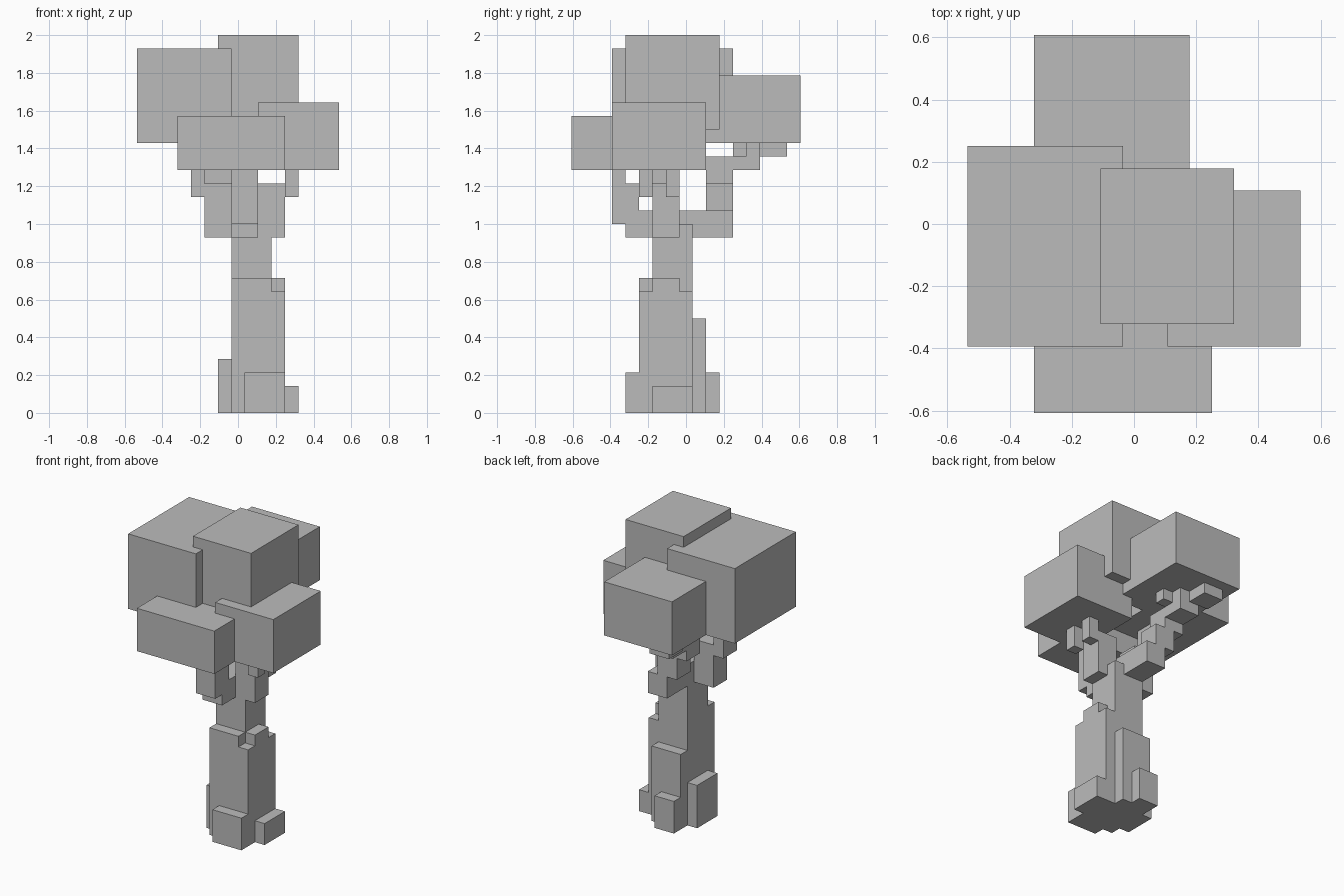
import bpy, bmesh
from mathutils import Vector

cube = bpy.data.objects.get("Cube")
if cube:
    bpy.data.objects.remove(cube, do_unlink=True)

U = 1 / 14      # edge of one voxel
H = 0.5         # voxel grid is shifted by half a cell in x and y

grey = bpy.data.materials.new("plain_grey")
grey.use_nodes = True
grey.diffuse_color = (0.5, 0.5, 0.5, 1)
grey.node_tree.nodes["Principled BSDF"].inputs["Base Color"].default_value = (0.5, 0.5, 0.5, 1)


def blocks(name, *boxes):
    """One object from boxes, each given as a low cell and a size in cells."""
    bm = bmesh.new()
    for low, size in boxes:
        low, size = Vector(low), Vector(size)
        mid = low + size / 2 - Vector((H, H, 0))
        made = bmesh.ops.create_cube(bm, size=1)["verts"]
        for v in made:
            v.co = Vector(c * s + m for c, s, m in zip(v.co, size, mid)) * U
    mesh = bpy.data.meshes.new(name)
    bm.to_mesh(mesh)
    bm.free()
    mesh.materials.append(grey)
    bpy.context.collection.objects.link(bpy.data.objects.new(name, mesh))


# Trunk with its thicker lower bark
blocks("trunk", ((0, -2, 0), (3, 3, 14)))
blocks("front_bark", ((0, -3, 0), (3, 1, 10)))
blocks("left_bark", ((3, -3, 0), (1, 4, 9)), ((3, -2, 9), (1, 2, 1)))
blocks("back_bark", ((0, 1, 0), (3, 1, 7)))

# Roots
blocks("front_root", ((1, -4, 0), (3, 1, 3)))
blocks("left_root", ((4, -2, 0), (1, 3, 2)))
blocks("right_root", ((-1, -2, 0), (1, 3, 4)))
blocks("back_root", ((0, 2, 0), (2, 1, 3)))

# Branches climb in steps from the trunk to the leaves
blocks("front_branch", ((0, -4, 13), (2, 4, 2)),
       ((0, -5, 14), (2, 2, 3)), ((0, -5, 17), (2, 1, 1)))
blocks("left_branch", ((2, -2, 13), (2, 2, 4)),
       ((4, -3, 16), (1, 1, 2)), ((4, -1, 16), (1, 1, 2)))
blocks("right_branch", ((-2, -2, 13), (2, 2, 4)), ((-3, -2, 16), (1, 2, 4)))
blocks("back_branch", ((0, 0, 13), (2, 4, 2)), ((-1, 2, 15), (2, 2, 2)),
       ((-2, 2, 17), (2, 2, 2)), ((-2, 4, 18), (2, 2, 2)),
       ((0, 4, 19), (1, 1, 1)), ((-3, 6, 19), (2, 2, 1)))

# Leaf masses
blocks("right_leaves", ((-7, -5, 20), (7, 9, 7)))
blocks("top_leaves", ((-1, -4, 21), (6, 7, 7)))
blocks("left_leaves", ((2, -5, 18), (6, 7, 5)))
blocks("front_leaves", ((-4, -8, 18), (8, 5, 4)))
blocks("back_leaves", ((-4, 1, 20), (7, 8, 5)))
